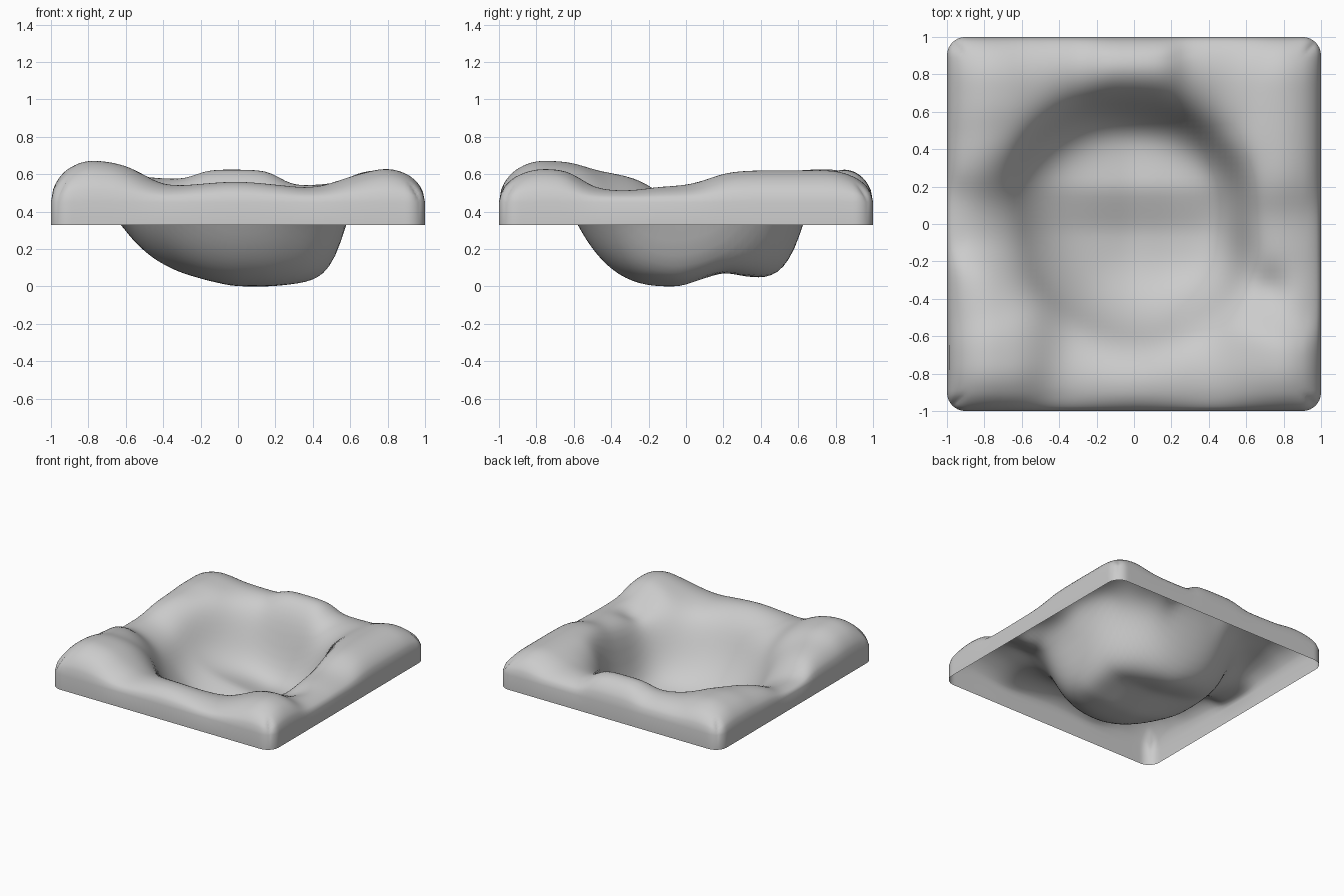
import bpy, bmesh, math

if "Cube" in bpy.data.objects:
    bpy.data.objects.remove(bpy.data.objects["Cube"])

# Basin shape per 30 degrees from +x: radius at z = 0.33, steepness below, width of slope above
BASE = 0.33
RADIUS = [.575, .60, .63, .625, .66, .66, .62, .58, .57, .58, .60, .62]
POWER = [8, 7, 6, 7, 6, 5, 4, 3.6, 3.5, 3.3, 4, 6]
WIDTH = [.05, .06, .11, .09, .09, .08, .18, .13, .12, .12, .11, .08]
# Hills and saddles around the rim
RIM = [(-.74, -.72, .685), (-.6, -.75, .67), (-.4, -.8, .54), (-.2, -.8, .58), (0, -.8, .61),
       (.2, -.8, .575), (.42, -.8, .53), (.6, -.78, .60), (.78, -.75, .645), (.8, -.4, .53),
       (.8, 0, .54), (.78, .25, .625), (.78, .7, .625), (.45, .8, .565), (0, .8, .67),
       (-.45, .82, .60), (-.8, .75, .63), (-.75, .35, .61), (-.8, .02, .53), (-.8, -.38, .64)]


def around(table, angle):
    t = (angle / (2 * math.pi) * 12) % 12
    i, f = int(t), t - int(t)
    a, b, c, d = (table[(i + k) % 12] for k in (-1, 0, 1, 2))
    return b + .5 * f * (c - a + f * (2*a - 5*b + 4*c - d + f * (3*(b - c) + d - a)))


def rim_height(x, y):
    total = weight = 0
    for px, py, pz in RIM:
        w = math.exp(-((x - px)**2 + (y - py)**2) / (2 * .12**2)) + 1e-7
        total += w * pz
        weight += w
    return total / weight


def shoulder(u):
    # rounded fall-off along the outer edge
    k = max(0, 1 - (1 - min(1, abs(u))) / .25)
    return math.sqrt(max(0, 1 - k * k))


def floor_height(x, y):
    # low ridge across the basin, falling gently to a trough at the back
    ridge = min(.08 * max(0, y + .03) / .23, .08 - .18 * (y - .2))
    return max(0, ridge) + .2 * max(0, -x - .02) + .1 * max(0, x - .18)


def height(x, y):
    r, a = math.hypot(x, y), math.atan2(y, x)
    R, p, w = around(RADIUS, a), around(POWER, a), around(WIDTH, a)
    if r < R:
        s = r / R
        z = floor_height(x, y) * (1 - s**3)
        return z + BASE * s**p * (1 - z / BASE * .6 * (1 - s))
    z = BASE + (rim_height(x, y) - BASE) * (1 - math.exp(-(r - R) / w))
    # small hollow on the right bank
    z -= .05 * math.exp(-((x - .72)**2 + (y + .34)**2) / .01)
    return .45 + (z - .45) * (shoulder(x) * shoulder(y) if z > .45 else 1)


def round_corner(x, y, rad=.1):
    c = 1 - rad
    dx, dy = abs(x) - c, abs(y) - c
    if dx > 0 and dy > 0:
        k = max(dx, dy) / math.hypot(dx, dy)
        return math.copysign(c + dx * k, x), math.copysign(c + dy * k, y)
    return x, y


# Terrain sheet, denser near the edges
bm = bmesh.new()
bmesh.ops.create_grid(bm, x_segments=72, y_segments=72, size=1)
for v in bm.verts:
    x, y = (u * (1.3 - .3 * u * u) for u in v.co.xy)
    z = height(x, y)
    v.co = (*round_corner(x, y), z)

# Soften creases inside the sheet
inner = [v for v in bm.verts if max(abs(v.co.x), abs(v.co.y)) < .9]
for _ in range(3):
    bmesh.ops.smooth_vert(bm, verts=inner, factor=.5, use_axis_z=True)

# Side skirt down to the open underside
rim_edges = [e for e in bm.edges if e.is_boundary]
new = bmesh.ops.extrude_edge_only(bm, edges=rim_edges)["geom"]
for v in new:
    if isinstance(v, bmesh.types.BMVert):
        v.co.z = BASE
bmesh.ops.recalc_face_normals(bm, faces=bm.faces)
top = max(bm.faces, key=lambda f: f.calc_center_median().z)
if top.normal.z < 0:
    bmesh.ops.reverse_faces(bm, faces=bm.faces)
# rest the lowest point on the ground
low = min(v.co.z for v in bm.verts)
for v in bm.verts:
    v.co.z -= low

mesh = bpy.data.meshes.new("terrain_tile")
bm.to_mesh(mesh)
bm.free()
tile = bpy.data.objects.new("terrain_tile", mesh)
bpy.context.collection.objects.link(tile)
for p in mesh.polygons:
    p.use_smooth = True
